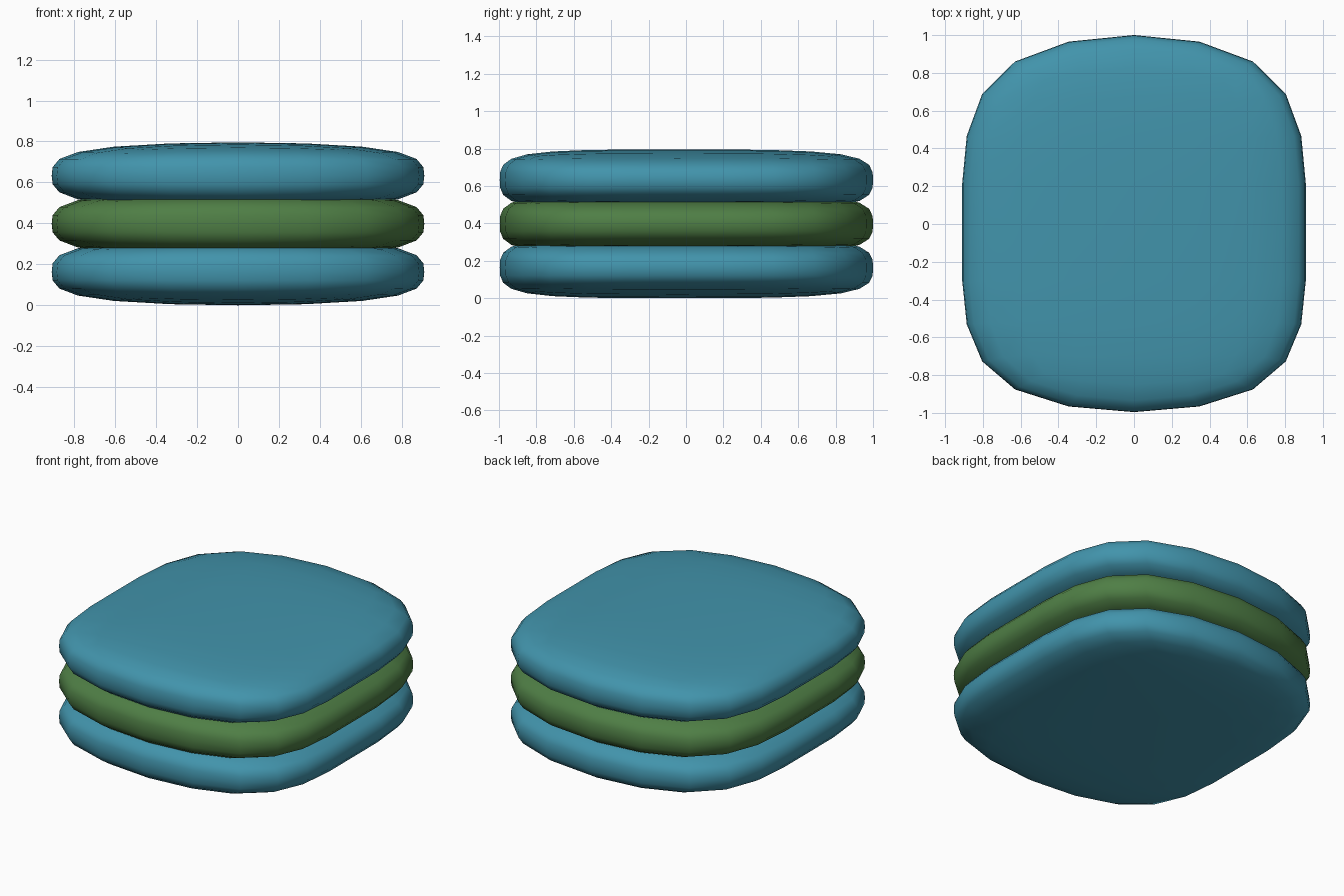
import bpy
import bmesh

cube = bpy.data.objects.get("Cube")
if cube:
    bpy.data.objects.remove(cube, do_unlink=True)


def make_material(name, rgb):
    mat = bpy.data.materials.new(name)
    mat.use_nodes = True
    mat.diffuse_color = (*rgb, 1)
    mat.node_tree.nodes["Principled BSDF"].inputs["Base Color"].default_value = (*rgb, 1)
    return mat


teal = make_material("teal", (0.054, 0.295, 0.41))
green = make_material("leaf green", (0.078, 0.21, 0.06))

# Cage half sizes: ends flare slightly wider than the waist
END_X, WAIST_X = 0.966, 0.882
FRONT_Y, WAIST_Y, BACK_Y = -1.036, -0.074, 1.047
HALF_Z = 0.17
SPACING = 0.235
BASE_Z = 0.163


def make_cushion(name, z, mat):
    bm = bmesh.new()
    bmesh.ops.create_cube(bm, size=2)
    # Extra loops around the waist and around the middle height
    for normal in ((0, 1, 0), (0, 0, 1)):
        bmesh.ops.bisect_plane(bm, geom=bm.verts[:] + bm.edges[:] + bm.faces[:],
                               plane_co=(0, 0, 0), plane_no=normal)
    for v in bm.verts:
        side = round(v.co.y)
        v.co.x *= END_X if side else WAIST_X
        v.co.y = (WAIST_Y, BACK_Y, FRONT_Y)[side]
        v.co.z *= HALF_Z
    for f in bm.faces:
        f.smooth = True
    mesh = bpy.data.meshes.new(name)
    bm.to_mesh(mesh)
    bm.free()
    mesh.materials.append(mat)
    obj = bpy.data.objects.new(name, mesh)
    obj.location.z = z
    bpy.context.collection.objects.link(obj)
    # Round the cage into a soft pillow
    sub = obj.modifiers.new("Round", "SUBSURF")
    sub.levels = sub.render_levels = 2


# Stack of three cushions
layers = (("bottom_cushion", teal), ("middle_cushion", green), ("top_cushion", teal))
for i, (name, mat) in enumerate(layers):
    make_cushion(name, BASE_Z + i * SPACING, mat)
